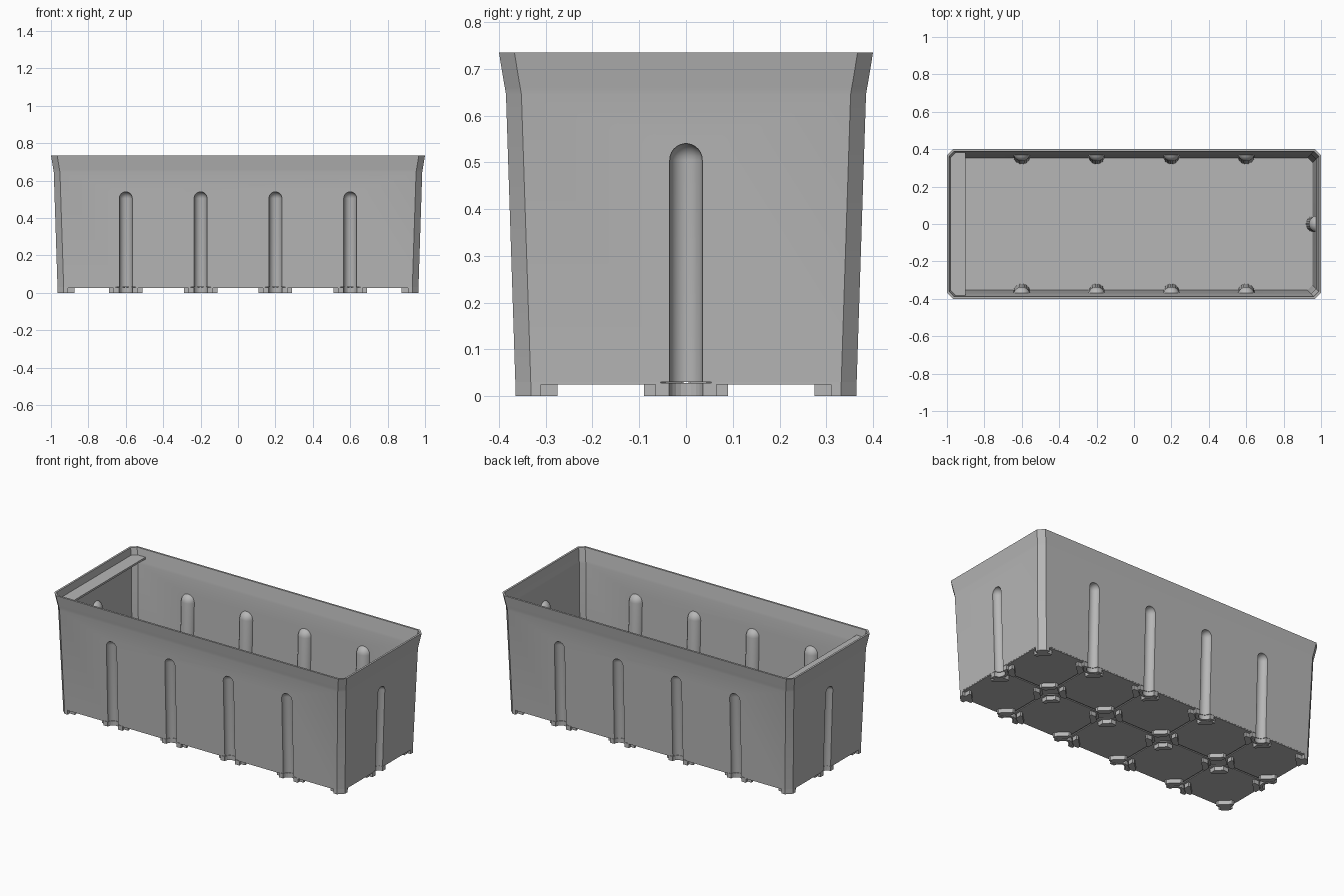
import bpy, bmesh, math

cube = bpy.data.objects.get("Cube")
if cube:
    bpy.data.objects.remove(cube, do_unlink=True)

GREY = (0.47, 0.47, 0.47, 1)
grey = bpy.data.materials.new("matte_grey_plastic")
grey.use_nodes = True
grey.diffuse_color = GREY
bsdf = grey.node_tree.nodes["Principled BSDF"]
bsdf.inputs["Base Color"].default_value = GREY
bsdf.inputs["Roughness"].default_value = 0.7

HX, HY, BASE, TOP = 0.965, 0.365, 0.025, 0.735
WALL, CHAMFER = 0.012, 0.033
SLOPE = 0.02 / 0.62
XS = (-HX, -0.6, -0.2, 0.2, 0.6, HX)
YS = (-HY, 0, HY)


def make_object(name, bm):
    bmesh.ops.recalc_face_normals(bm, faces=bm.faces)
    mesh = bpy.data.meshes.new(name)
    bm.to_mesh(mesh)
    bm.free()
    mesh.materials.append(grey)
    obj = bpy.data.objects.new(name, mesh)
    bpy.context.collection.objects.link(obj)
    return obj


def loft(bm, rings):
    """Skin closed rings of 3D points and cap both ends."""
    rows = [[bm.verts.new(p) for p in ring] for ring in rings]
    n = len(rows[0])
    for a, b in zip(rows, rows[1:]):
        for i in range(n):
            j = (i + 1) % n
            bm.faces.new((a[i], a[j], b[j], b[i]))
    bm.faces.new(rows[0])
    bm.faces.new(rows[-1])


def prism(bm, pts, z0, z1):
    loft(bm, [[(x, y, z) for x, y in pts] for z in (z0, z1)])


def chamfered(x0, x1, y0, y1, c):
    return [(x0 + c, y0), (x1 - c, y0), (x1, y0 + c), (x1, y1 - c),
            (x1 - c, y1), (x0 + c, y1), (x0, y1 - c), (x0, y0 + c)]


def tub(name, profile, c):
    bm = bmesh.new()
    loft(bm, [[(x, y, z) for x, y in
               chamfered(-HX - o, HX + o, -HY - o, HY + o, c)]
              for o, z in profile])
    return make_object(name, bm)


# Wall positions where the flutes sit: (centre x, centre y, outward x, outward y)
FLUTES = [(x, s * HY, 0, s) for x in XS[1:-1] for s in (-1, 1)]
FLUTES += [(s * HX, 0, s, 0) for s in (-1, 1)]


def flute_columns(name, r):
    """Round-topped columns leaning with the walls."""
    bm = bmesh.new()
    spring = 0.505
    levels = [(r, -0.05), (r, spring)]
    for k in range(1, 7):
        a = math.radians(14 * k)
        levels.append((r * math.cos(a), spring + r * math.sin(a)))
    for cx, cy, ox, oy in FLUTES:
        rings = []
        for rad, z in levels:
            lean = SLOPE * (z - BASE)
            rings.append([(cx + ox * lean + rad * math.cos(t),
                           cy + oy * lean + rad * math.sin(t), z)
                          for t in (math.tau * (i + 0.5) / 28 for i in range(28))])
        loft(bm, rings)
    return make_object(name, bm)


def cut(target, cutter):
    mod = target.modifiers.new("cut", 'BOOLEAN')
    mod.operation = 'DIFFERENCE'
    mod.solver = 'EXACT'
    mod.object = cutter
    bpy.ops.object.select_all(action='DESELECT')
    bpy.context.view_layer.objects.active = target
    target.select_set(True)
    bpy.ops.object.modifier_apply(modifier=mod.name)
    bpy.data.objects.remove(cutter, do_unlink=True)


# Planter shell: flared outer body, minus a cavity that wraps round the flutes
flare = [(0.02, 0.645), (0.0225, 0.66), (0.026, 0.68), (0.035, TOP)]
body = tub("planter_shell", [(0, 0.03)] + flare, CHAMFER)
cavity = tub("cavity_cutter",
             [(SLOPE * 0.015 - WALL, 0.04)] + [(o - WALL, z) for o, z in flare]
             + [(0.045 - WALL, 0.8)], CHAMFER - 0.007)
cut(cavity, flute_columns("flute_backs", 0.045))
cut(body, cavity)
cut(body, flute_columns("flute_cutter", 0.035))

# End shelf inside the rim
bm = bmesh.new()
sx, sy, c = HX + 0.018, HY + 0.018, 0.028
prism(bm, [(-sx + c, -sy), (-0.9, -sy), (-0.9, sy), (-sx + c, sy),
           (-sx, sy - c), (-sx, -sy + c)], 0.68, 0.692)
make_object("end_shelf", bm)

# Underside tiles separated by narrow seams
bm = bmesh.new()
for x0, x1 in zip(XS, XS[1:]):
    for y0, y1 in zip(YS, YS[1:]):
        gx0, gx1 = (0.001 if abs(x) == HX else 0.005 for x in (x0, x1))
        gy0, gy1 = (0.001 if abs(y) == HY else 0.005 for y in (y0, y1))
        prism(bm, chamfered(x0 + gx0, x1 - gx1, y0 + gy0, y1 - gy1, 0.05),
              BASE, 0.031)
make_object("underside_tiles", bm)

# Diagonal feet clustered round every tile junction
FOOT = [(0.055, 0.02), (0.09, 0.02), (0.09, 0.035),
        (0.035, 0.09), (0.02, 0.09), (0.02, 0.055)]
bm = bmesh.new()
for x in XS:
    for y in YS:
        for sx in (-1, 1):
            for sy in (-1, 1):
                if abs(x + sx * 0.05) < HX and abs(y + sy * 0.05) < HY:
                    prism(bm, [(x + sx * a, y + sy * b) for a, b in FOOT], 0, 0.028)
make_object("diagonal_feet", bm)

# Corner feet continuing the chamfered corners
CORNER = [(0, CHAMFER), (CHAMFER, 0), (0.055, 0),
          (0.055, 0.02), (0.02, 0.055), (0, 0.055)]
bm = bmesh.new()
for sx in (-1, 1):
    for sy in (-1, 1):
        prism(bm, [(sx * (HX - a), sy * (HY - b)) for a, b in CORNER], 0, 0.032)
make_object("corner_feet", bm)

# Half-ring feet with small flanges under the flutes
bm = bmesh.new()
arc = [math.pi * i / 10 for i in range(11)]
ring = [(0.065, 0), (0.065, 0.015)]
ring += [(0.052 * math.cos(t), 0.052 * math.sin(t)) for t in arc[1:-1]]
ring += [(-0.065, 0.015), (-0.065, 0)]
ring += [(0.036 * math.cos(t), 0.036 * math.sin(t)) for t in reversed(arc)]
for cx, cy, ox, oy in FLUTES:
    prism(bm, [(cx - ox * n - oy * t, cy - oy * n + ox * t) for t, n in ring],
          0, 0.028)
make_object("flute_feet", bm)

# Smooth the flutes while keeping the box edges crisp
bpy.ops.object.select_all(action='DESELECT')
body.select_set(True)
bpy.context.view_layer.objects.active = body
bpy.ops.object.shade_smooth_by_angle(angle=math.radians(25))
